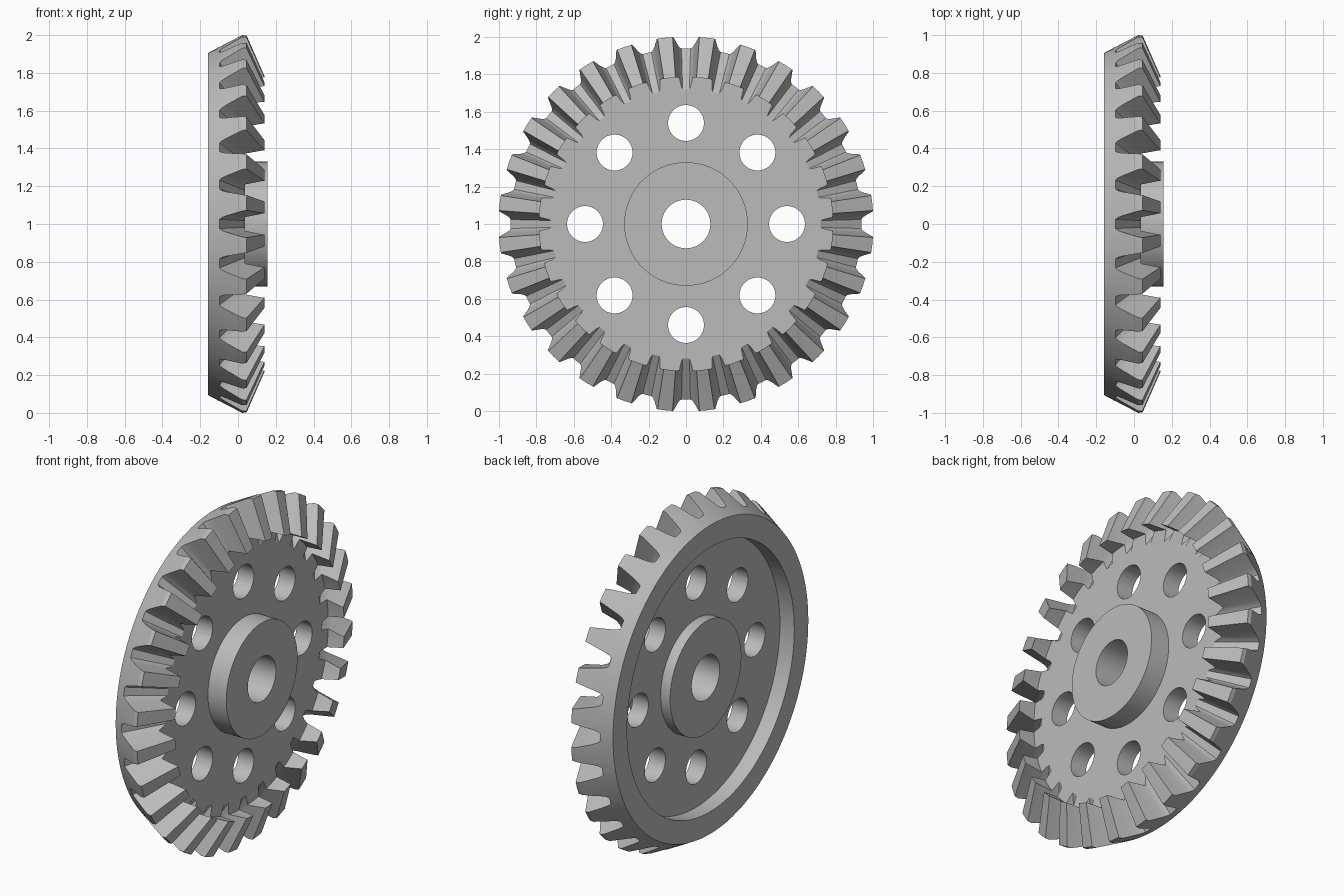
import bpy, bmesh, math
from mathutils import Matrix, Vector

TEETH = 28
PITCH = 2 * math.pi / TEETH
APEX = Vector((0.48, 0, 0))      # point where all tooth lines converge
CENTRE = Matrix.Translation((0, 0, 1))

if "Cube" in bpy.data.objects:
    bpy.data.objects.remove(bpy.data.objects["Cube"])

steel = bpy.data.materials.new("grey_steel")
steel.use_nodes = True
GREY = (0.5, 0.5, 0.5, 1)
steel.diffuse_color = GREY
steel.node_tree.nodes["Principled BSDF"].inputs["Base Color"].default_value = GREY


def add_object(name, bm):
    bmesh.ops.recalc_face_normals(bm, faces=bm.faces)
    bm.transform(CENTRE)
    mesh = bpy.data.meshes.new(name)
    bm.to_mesh(mesh)
    bm.free()
    mesh.materials.append(steel)
    obj = bpy.data.objects.new(name, mesh)
    bpy.context.collection.objects.link(obj)
    return obj


# Gear blank: closed (x, radius) profile turned around the x axis
profile = [(0.155, 0.13), (0.155, 0.33), (0.036, 0.33), (0.036, 0.785),
           (0.14, 0.785), (0.045, 1.002), (0.022, 1.002), (-0.16, 0.905),
           (-0.16, 0.775), (-0.067, 0.775), (-0.067, 0.33),
           (-0.128, 0.33), (-0.128, 0.13)]
bm = bmesh.new()
verts = [bm.verts.new((x, 0, r)) for x, r in profile]
edges = [bm.edges.new((a, b)) for a, b in zip(verts, verts[1:] + verts[:1])]
bmesh.ops.spin(bm, geom=verts + edges, axis=(1, 0, 0), cent=(0, 0, 0),
               angle=2 * math.pi, steps=TEETH * 4, use_merge=True)
bmesh.ops.remove_doubles(bm, verts=bm.verts, dist=0.0001)
gear = add_object("bevel_gear", bm)

# Tooth gaps: one tapered section per gap, (height, half width) from the root up
section = [(0, 0.024), (0.1, 0.034), (0.3, 0.044), (0.6, 0.055),
           (1, 0.070), (1.6, 0.084)]
outline = [(h, w) for h, w in section] + [(h, -w) for h, w in reversed(section)]
bm = bmesh.new()
for i in range(TEETH):
    turn = Matrix.Rotation(i * PITCH, 3, 'X')
    rings = []
    for scale in (0.72, 1.15):
        ring = []
        for h, w in outline:
            p = Vector((-0.1 + 0.13 * h, w, 0.94 + 0.06 * h))
            ring.append(bm.verts.new(turn @ (APEX + (p - APEX) * scale)))
        rings.append(ring)
        bm.faces.new(ring)
    n = len(outline)
    for k in range(n):
        j = (k + 1) % n
        bm.faces.new((rings[0][k], rings[0][j], rings[1][j], rings[1][k]))
gaps = add_object("tooth_gap_cutter", bm)

# Eight lightening holes through the web
bm = bmesh.new()
for i in range(8):
    place = (Matrix.Rotation(i * math.pi / 4, 4, 'X')
             @ Matrix.Translation((0, 0, 0.54))
             @ Matrix.Rotation(math.pi / 2, 4, 'Y'))
    bmesh.ops.create_cone(bm, cap_ends=True, segments=48, radius1=0.096,
                          radius2=0.096, depth=0.6, matrix=place)
holes = add_object("web_hole_cutter", bm)

# Cut the gaps and holes, then drop the cutters
for cutter in (gaps, holes):
    mod = gear.modifiers.new(cutter.name, 'BOOLEAN')
    mod.operation = 'DIFFERENCE'
    mod.solver = 'EXACT'
    mod.object = cutter
bpy.ops.object.select_all(action='DESELECT')
gear.select_set(True)
bpy.context.view_layer.objects.active = gear
for mod in list(gear.modifiers):
    bpy.ops.object.modifier_apply(modifier=mod.name)
for cutter in (gaps, holes):
    bpy.data.objects.remove(cutter)

bpy.ops.object.shade_smooth_by_angle(angle=math.radians(25))
